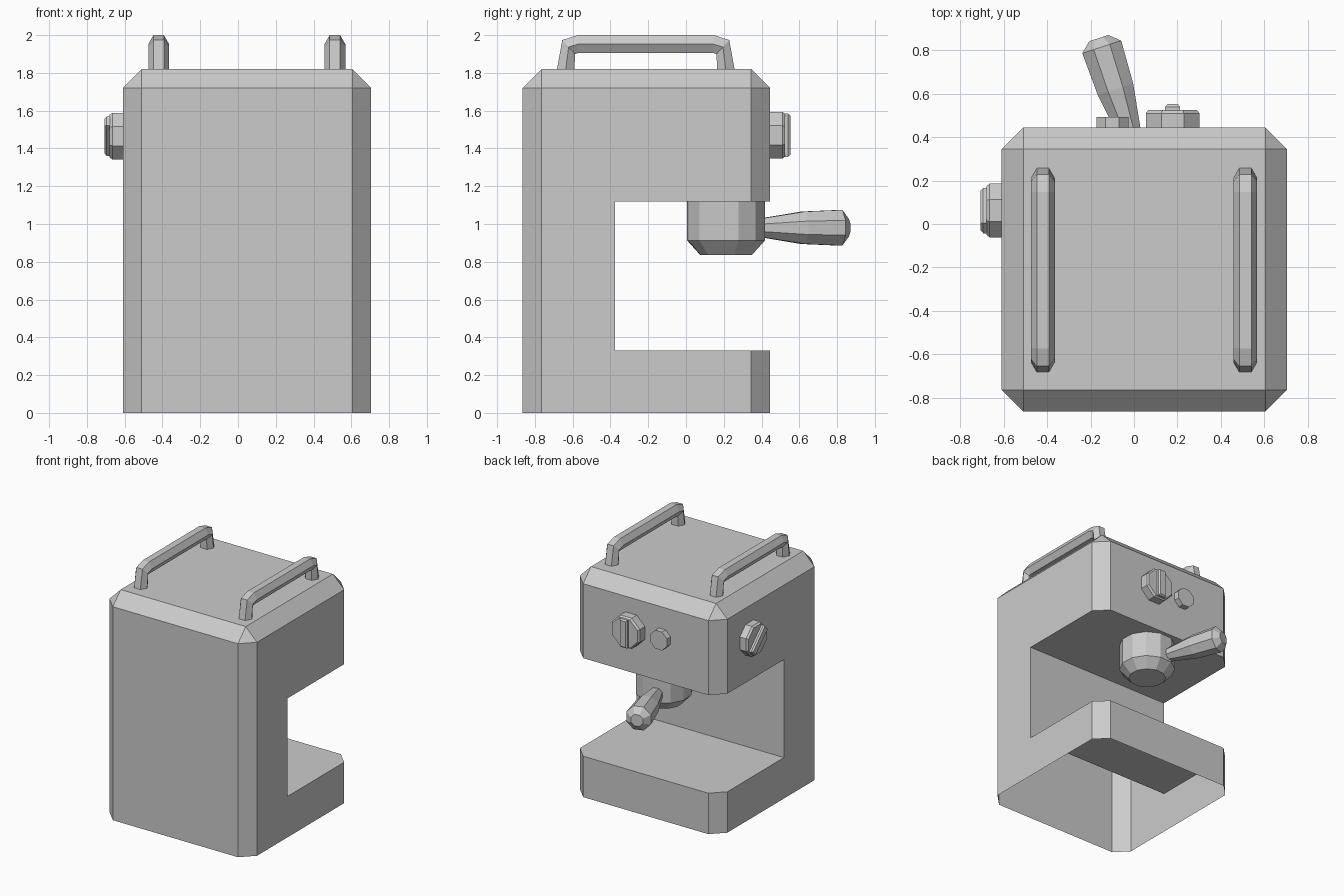
import bpy, bmesh
from math import cos, sin, pi, radians
from mathutils import Vector, Matrix

cube = bpy.data.objects.get("Cube")
if cube:
    bpy.data.objects.remove(cube, do_unlink=True)

grey = bpy.data.materials.new("light grey")
grey.use_nodes = True
colour = (0.6, 0.6, 0.6, 1)
grey.diffuse_color = colour
grey.node_tree.nodes["Principled BSDF"].inputs["Base Color"].default_value = colour


def finish(name, bm):
    bmesh.ops.recalc_face_normals(bm, faces=bm.faces)
    mesh = bpy.data.meshes.new(name)
    bm.to_mesh(mesh)
    bm.free()
    mesh.materials.append(grey)
    obj = bpy.data.objects.new(name, mesh)
    bpy.context.collection.objects.link(obj)
    return obj


def loft(name, rings):
    """Skin a list of equal-length rings of points and cap both ends."""
    bm = bmesh.new()
    loops = [[bm.verts.new(p) for p in ring] for ring in rings]
    n = len(loops[0])
    for a, b in zip(loops, loops[1:]):
        for i in range(n):
            j = (i + 1) % n
            bm.faces.new((a[i], a[j], b[j], b[i]))
    bm.faces.new(loops[0])
    bm.faces.new(loops[-1])
    return finish(name, bm)


def turned(name, profile, matrix, sides, phase=0.0):
    """Faceted solid of (radius, height) pairs around the local z axis."""
    rings = []
    for r, h in profile:
        angles = [phase + 2 * pi * i / sides for i in range(sides)]
        rings.append([matrix @ Vector((r * cos(a), r * sin(a), h)) for a in angles])
    return loft(name, rings)


def facing(origin, direction):
    """Frame at origin whose z axis points along direction, y staying upright."""
    z = Vector(direction).normalized()
    x = Vector((0, 0, 1)).cross(z)
    y = z.cross(x)
    frame = Matrix((x, y, z)).transposed().to_4x4()
    return Matrix.Translation(origin) @ frame


# Body: C-shaped side profile extruded across, corners and top edges chamfered
LEFT, RIGHT, BACK, FRONT, TOP = 0.705, -0.61, -0.865, 0.445, 1.82
MID_X = (LEFT + RIGHT) / 2
profile = [(BACK, 0), (FRONT, 0), (FRONT, 0.33), (-0.375, 0.33),
           (-0.375, 1.12), (FRONT, 1.12), (FRONT, TOP), (BACK, TOP)]
bm = bmesh.new()
ends = [[bm.verts.new((x, y, z)) for y, z in profile] for x in (RIGHT, LEFT)]
for i in range(len(profile)):
    j = (i + 1) % len(profile)
    bm.faces.new((ends[0][i], ends[0][j], ends[1][j], ends[1][i]))
for end in ends:
    bm.faces.new(end)
bmesh.ops.recalc_face_normals(bm, faces=bm.faces)


def chamfered(edge):
    a, b = (v.co for v in edge.verts)
    on_top = min(a.z, b.z) > TOP - 0.01
    upright = abs(a.z - b.z) > 0.1 and abs(a.y + 0.375) > 0.01
    return on_top or upright


bmesh.ops.bevel(bm, geom=[e for e in bm.edges if chamfered(e)], offset=0.1,
                offset_type='OFFSET', segments=1, affect='EDGES')
# The shell is open underneath
floor = [f for f in bm.faces if max(v.co.z for v in f.verts) < 0.001]
bmesh.ops.delete(bm, geom=floor, context='FACES')
finish("body", bm)

# Top rails: hexagonal bars, each section given by its outer and inner point
half = [((-0.685, 1.81), (-0.59, 1.81)), ((-0.655, 1.974), (-0.588, 1.9)),
        ((-0.573, 2.0), (-0.57, 1.905))]
mid_y = -0.213


def mirrored(p):
    return (2 * mid_y - p[0], p[1])


sections = half + [(mirrored(o), mirrored(i)) for o, i in reversed(half)]
for name, x in (("right_rail", -0.42), ("left_rail", 0.513)):
    rings = []
    for outer, inner in sections:
        o, i = Vector((x, *outer)), Vector((x, *inner))
        mid, arm = (o + i) / 2, (o - i) / 2
        ring = []
        for k in range(6):
            a = pi / 3 * k
            ring.append(mid + Vector((0.055 * cos(a), 0, 0)) + arm * (sin(a) / sin(pi / 3)))
        rings.append(ring)
    loft(name, rings)

# Filter holder and its angled handle
swing = radians(18)
holder = Vector((MID_X, 0.212, 0))
turned("filter_holder", [(0.21, 1.125), (0.21, 0.912), (0.14, 0.836)],
       Matrix.Translation(holder), 12, swing)
turned("filter_handle",
       [(0.045, 0.15), (0.058, 0.22), (0.093, 0.43), (0.102, 0.635), (0.05, 0.678)],
       facing(holder + Vector((0, 0, 0.98)), (-sin(swing), cos(swing), 0)), 8, pi / 8)


# Control knobs: octagonal dial with a raised grip bar
def knob(name, origin, direction, depth, turn):
    frame = facing(origin, direction)
    turned(name + "_dial", [(0.134, -0.01), (0.134, depth - 0.015), (0.122, depth)],
           frame, 8, pi / 8)
    frame = frame @ Matrix.Rotation(turn, 4, 'Z')
    rings = []
    for w, l, h in ((0.034, 0.114, depth - 0.01), (0.034, 0.114, depth + 0.015),
                    (0.024, 0.104, depth + 0.027)):
        corners = ((-w, -l), (w, -l), (w, l), (-w, l))
        rings.append([frame @ Vector((a, b, h)) for a, b in corners])
    loft(name + "_grip", rings)


knob("brew_knob", (0.178, FRONT, 1.47), (0, 1, 0), 0.08, 0)
knob("steam_knob", (RIGHT, 0.062, 1.465), (-1, 0, 0), 0.07, radians(-45))

# Small push button beside the brew knob
turned("push_button", [(0.08, -0.01), (0.08, 0.047)],
       facing((-0.1, FRONT, 1.47), (0, 1, 0)), 8, pi / 8)
